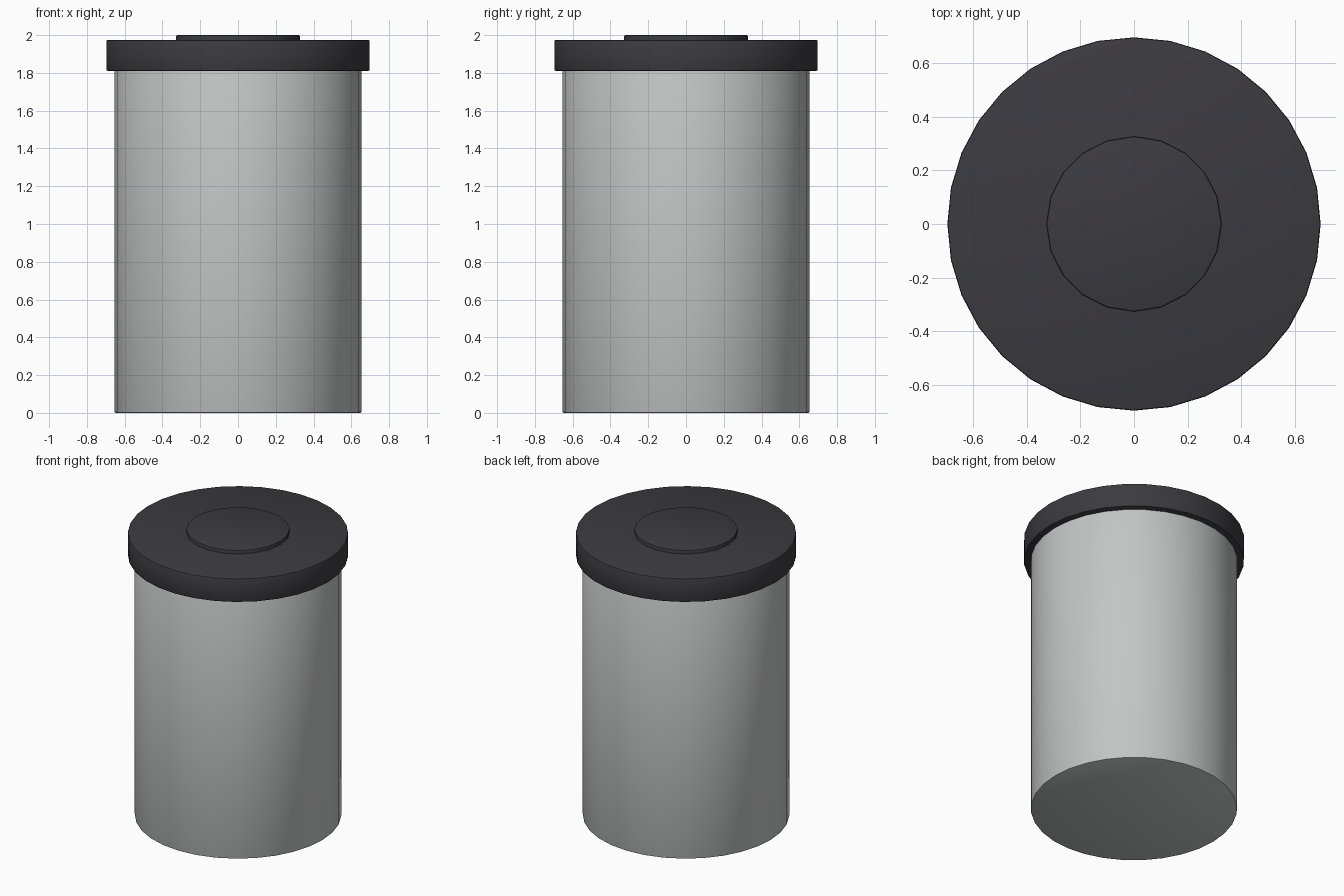
import bpy, math

if "Cube" in bpy.data.objects:
    bpy.data.objects.remove(bpy.data.objects["Cube"])


def material(name, color):
    m = bpy.data.materials.new(name)
    m.diffuse_color = (*color, 1.0)
    m.use_nodes = True
    m.node_tree.nodes["Principled BSDF"].inputs["Base Color"].default_value = m.diffuse_color
    return m


def disc(name, radius, z0, z1, sides, mat, bevel):
    # Upright cylinder with a softened rim
    bpy.ops.mesh.primitive_cylinder_add(vertices=sides, radius=radius, depth=z1 - z0,
                                        location=(0, 0, (z0 + z1) / 2))
    ob = bpy.context.object
    ob.name = name
    ob.data.materials.append(mat)
    b = ob.modifiers.new("rim", 'BEVEL')
    b.width = bevel
    b.segments = 2
    b.limit_method = 'ANGLE'
    b.angle_limit = math.radians(40)
    bpy.ops.object.modifier_apply(modifier=b.name)
    bpy.ops.object.shade_smooth_by_angle(angle=math.radians(35))
    return ob


grey = material("light grey plastic", (0.55, 0.56, 0.56))
dark = material("dark grey plastic", (0.045, 0.043, 0.05))

# Container body
disc("canister_body", 0.653, 0.0, 1.83, 32, grey, 0.006)
# Overhanging cap
disc("cap", 0.697, 1.81, 1.975, 32, dark, 0.008)
# Raised round boss on the cap
disc("cap_boss", 0.327, 1.95, 2.0, 20, dark, 0.006)
